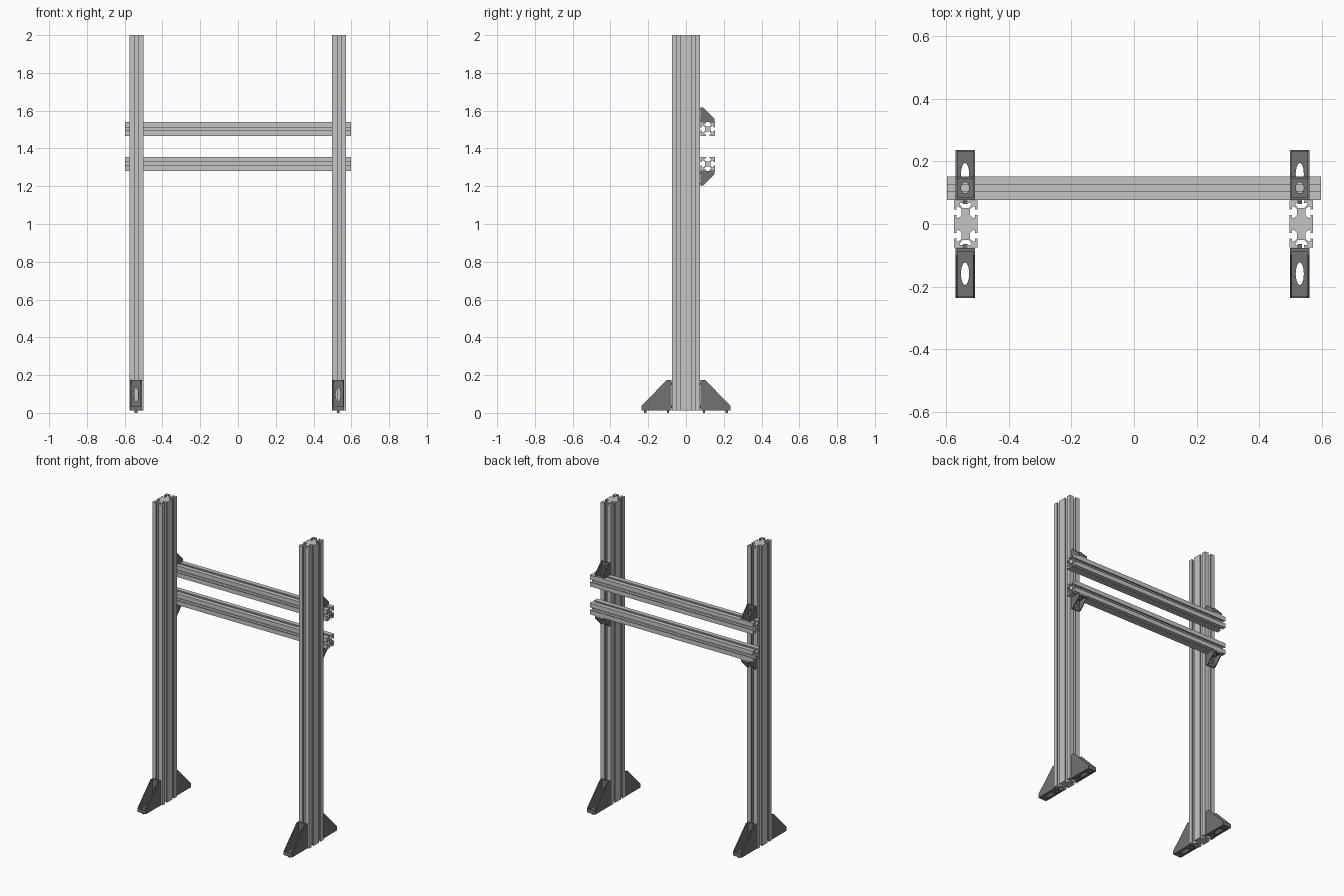
import bpy, bmesh, math
from mathutils import Matrix, Vector

if "Cube" in bpy.data.objects:
    bpy.data.objects.remove(bpy.data.objects["Cube"])


def material(name, value):
    m = bpy.data.materials.new(name)
    m.use_nodes = True
    colour = (value, value, value, 1)
    m.diffuse_color = colour
    m.node_tree.nodes["Principled BSDF"].inputs["Base Color"].default_value = colour
    return m


ALUMINIUM = material("light aluminium", 0.56)
CASTING = material("dark grey casting", 0.17)

# Frames that map a flat outline and its depth onto model axes
ALONG_Z = Matrix.Identity(4)
ALONG_X = Matrix(((0, 0, 1, 0), (1, 0, 0, 0), (0, 1, 0, 0), (0, 0, 0, 1)))
ALONG_Y = Matrix(((0, 1, 0, 0), (0, 0, 1, 0), (1, 0, 0, 0), (0, 0, 0, 1)))


def add_prism(bm, loops, low, high, frame):
    """Fill outlines (later loops are holes) and extrude from low to high."""
    curve = bpy.data.curves.new("outline", "CURVE")
    curve.dimensions = "2D"
    curve.fill_mode = "BOTH"
    curve.extrude = (high - low) / 2
    for loop in loops:
        spline = curve.splines.new("POLY")
        spline.points.add(len(loop) - 1)
        for point, (a, b) in zip(spline.points, loop):
            point.co = (a, b, 0, 1)
        spline.use_cyclic_u = True
    helper = bpy.data.objects.new("outline", curve)
    mesh = bpy.data.meshes.new_from_object(helper)
    mesh.transform(frame @ Matrix.Translation((0, 0, (low + high) / 2)))
    bm.from_mesh(mesh)
    bpy.data.objects.remove(helper)
    bpy.data.curves.remove(curve)
    bpy.data.meshes.remove(mesh)


def finish(bm, name, mat, place):
    bmesh.ops.remove_doubles(bm, verts=bm.verts, dist=1e-5)
    bmesh.ops.transform(bm, matrix=place, verts=bm.verts)
    bmesh.ops.recalc_face_normals(bm, faces=bm.faces)
    mesh = bpy.data.meshes.new(name)
    bm.to_mesh(mesh)
    bm.free()
    for poly in mesh.polygons:
        poly.use_smooth = False
    mesh.materials.append(mat)
    obj = bpy.data.objects.new(name, mesh)
    bpy.context.scene.collection.objects.link(obj)


# Slotted extrusion outline: T-slots repeated every module on all sides
MODULE = 0.075
HALF_SLOT = [(0.009, 0), (0.009, 0.008), (0.019, 0.008), (0.019, 0.013), (0.01, 0.024)]
SLOT = [(-a, d) for a, d in HALF_SLOT] + [(a, d) for a, d in reversed(HALF_SLOT)]


def extrusion_outline(columns, rows):
    points = []
    for side in range(4):
        count, other = (columns, rows) if side % 2 == 0 else (rows, columns)
        turn = Matrix.Rotation(side * math.pi / 2, 2)
        length, depth = count * MODULE / 2, other * MODULE / 2
        points.append(turn @ Vector((-length, -depth)))
        for i in range(count):
            centre = -length + (i + 0.5) * MODULE
            points += [turn @ Vector((centre + a, d - depth)) for a, d in SLOT]
    return points


def rect(a0, a1, b0, b1):
    return [(a0, b0), (a1, b0), (a1, b1), (a0, b1)]


def oval(ca, cb, ra, rb, n=20):
    return [(ca + ra * math.cos(t * math.tau / n), cb + rb * math.sin(t * math.tau / n))
            for t in range(n)]


def bracket(name, place, out, up, lip, plate, hole, tab):
    """Hollow gusset: base, back, two sloped cheeks and locating tabs."""
    half, cheek = 0.031, 0.006
    bm = bmesh.new()
    add_prism(bm, [rect(-half, half, 0, out), oval(0, out / 2 + plate / 4, *hole)],
              0, plate, ALONG_Z)
    add_prism(bm, [rect(plate, up, -half, half), oval(up / 2 + plate / 4, 0, *hole[::-1])],
              0, plate, ALONG_Y)
    profile = [(0, 0), (out, 0), (out, lip), (lip, up), (0, up)]
    for x in (-half, half - cheek):
        add_prism(bm, [profile], x, x + cheek, ALONG_X)
    # Small raised lip closing the outer end
    add_prism(bm, [rect(-half, half, plate, lip)], out - cheek, out,
              Matrix(((1, 0, 0, 0), (0, 0, 1, 0), (0, 1, 0, 0), (0, 0, 0, 1))))
    for size, frame in ((out, ALONG_Z), (up, ALONG_Y)):
        for start in (0.08 * size, 0.84 * size):
            ends = (start, start + 0.08 * size)
            shape = rect(-0.007, 0.007, *ends) if frame is ALONG_Z else rect(*ends, -0.007, 0.007)
            add_prism(bm, [shape], -tab, 0, frame)
    finish(bm, name, CASTING, place)


FLOOR = 0.012
POST_X = {"right": -0.538, "left": 0.535}
BRACKET_X = {"right": -0.54, "left": 0.53}
BEAM_Y = 0.115
BEAM_Z = {"upper": 1.503, "lower": 1.318}

# Upright double posts
for side, x in POST_X.items():
    bm = bmesh.new()
    add_prism(bm, [extrusion_outline(1, 2)], FLOOR, 2, ALONG_Z)
    finish(bm, side + "_post", ALUMINIUM, Matrix.Translation((x, 0, 0)))

# Horizontal beams behind the posts
for level, z in BEAM_Z.items():
    bm = bmesh.new()
    add_prism(bm, [extrusion_outline(1, 1)], -0.598, 0.598, ALONG_X)
    finish(bm, level + "_beam", ALUMINIUM, Matrix.Translation((0, BEAM_Y, z)))

# Foot brackets and beam brackets
for side, x in BRACKET_X.items():
    for end, sign in (("front", -1), ("back", 1)):
        place = Matrix.Translation((x, sign * 0.076, FLOOR)) @ Matrix.Diagonal((1, sign, 1, 1))
        bracket(f"{side}_{end}_foot", place, 0.16, 0.163, 0.025, 0.012, (0.013, 0.036), FLOOR)
    for level, sign in (("upper", 1), ("lower", -1)):
        z = BEAM_Z[level] + sign * MODULE / 2
        place = Matrix.Translation((x, 0.076, z)) @ Matrix.Diagonal((1, 1, sign, 1))
        bracket(f"{side}_{level}_bracket", place, 0.076, 0.077, 0.015, 0.008, (0.013, 0.018), 0.006)
